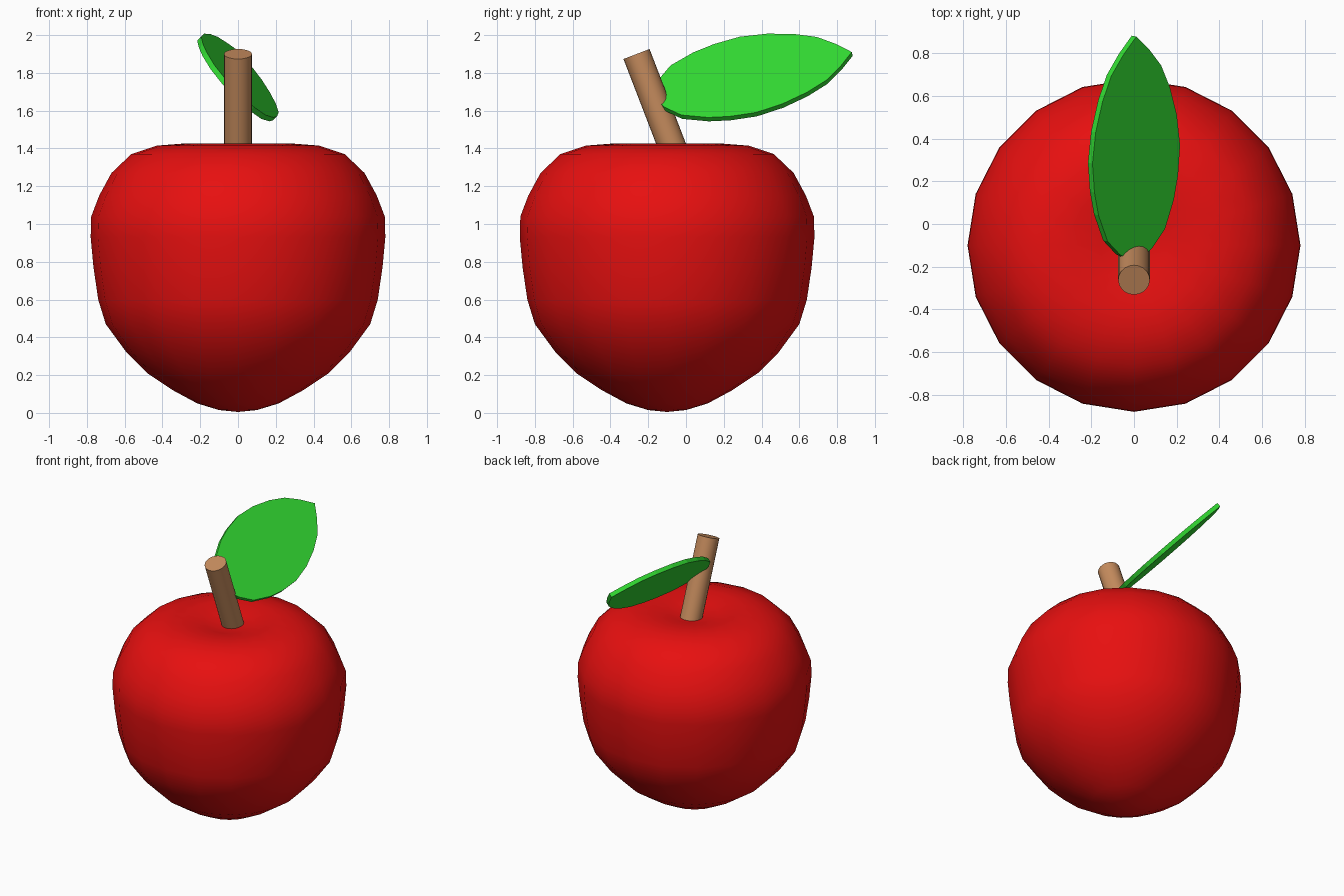
import bpy, bmesh, math
from mathutils import Vector

if "Cube" in bpy.data.objects:
    bpy.data.objects.remove(bpy.data.objects["Cube"])


def material(name, rgb):
    m = bpy.data.materials.new(name)
    m.diffuse_color = (*rgb, 1)
    m.use_nodes = True
    m.node_tree.nodes["Principled BSDF"].inputs["Base Color"].default_value = m.diffuse_color
    return m


def make_object(name, bm, mat, smooth_angle=None):
    bmesh.ops.recalc_face_normals(bm, faces=bm.faces)
    me = bpy.data.meshes.new(name)
    bm.to_mesh(me)
    bm.free()
    me.materials.append(mat)
    ob = bpy.data.objects.new(name, me)
    bpy.context.collection.objects.link(ob)
    if smooth_angle:
        bpy.context.view_layer.objects.active = ob
        ob.select_set(True)
        bpy.ops.object.shade_smooth_by_angle(angle=math.radians(smooth_angle))
        ob.select_set(False)
    return ob


red = material("apple red", (0.80, 0.005, 0.005))
brown = material("stem brown", (0.56, 0.26, 0.11))
green = material("leaf green", (0.032, 0.70, 0.032))

# apple body: turned profile (radius, height) with a shallow dimple, 20 sides
profile = [(0, 0.005), (0.10, 0.015), (0.215, 0.05), (0.345, 0.12), (0.48, 0.21),
           (0.59, 0.32), (0.70, 0.47), (0.74, 0.60), (0.765, 0.77), (0.78, 0.93),
           (0.777, 1.04), (0.735, 1.15), (0.67, 1.27), (0.565, 1.37), (0.43, 1.415),
           (0.30, 1.425), (0.16, 1.395), (0, 1.37)]
bm = bmesh.new()
verts = [bm.verts.new((r, 0, z)) for r, z in profile]
edges = [bm.edges.new(p) for p in zip(verts, verts[1:])]
bmesh.ops.spin(bm, geom=verts + edges, cent=(0, 0, 0), axis=(0, 0, 1),
               angle=math.tau, steps=20)
bmesh.ops.remove_doubles(bm, verts=bm.verts, dist=0.001)
body = make_object("apple_body", bm, red, 60)
body.location.y = -0.10

# stem: cylinder leaning to the front
top, base = Vector((0, -0.262, 1.90)), Vector((0, -0.035, 1.31))
axis = top - base
bm = bmesh.new()
bmesh.ops.create_cone(bm, cap_ends=True, segments=20, radius1=0.074,
                      radius2=0.074, depth=axis.length)
stem = make_object("stem", bm, brown, 40)
stem.location = (top + base) / 2
stem.rotation_euler = axis.to_track_quat('Z', 'Y').to_euler()

# leaf: flat pointed plate, rolled 45 degrees about its midrib
root, tip = Vector((0, -0.18, 1.67)), Vector((0, 0.88, 1.90))
along = (tip - root).normalized()
up = Vector((1, 0, 0)).cross(along)
across = (up - Vector((1, 0, 0))).normalized()
normal = (up + Vector((1, 0, 0))).normalized()
halves = [(0.05, 0.106), (0.122, 0.19), (0.246, 0.25), (0.35, 0.277), (0.48, 0.29),
          (0.615, 0.269), (0.745, 0.223), (0.85, 0.165), (0.932, 0.085)]
outline = [root] + [root.lerp(tip, t) + across * w for t, w in halves] + [tip]
outline += [root.lerp(tip, t) - across * w for t, w in reversed(halves)]
bm = bmesh.new()
face = bm.faces.new([bm.verts.new(p - normal * 0.015) for p in outline])
ext = bmesh.ops.extrude_face_region(bm, geom=[face], use_keep_orig=True)
bmesh.ops.translate(bm, vec=normal * 0.03,
                    verts=[g for g in ext["geom"] if isinstance(g, bmesh.types.BMVert)])
make_object("leaf", bm, green)
